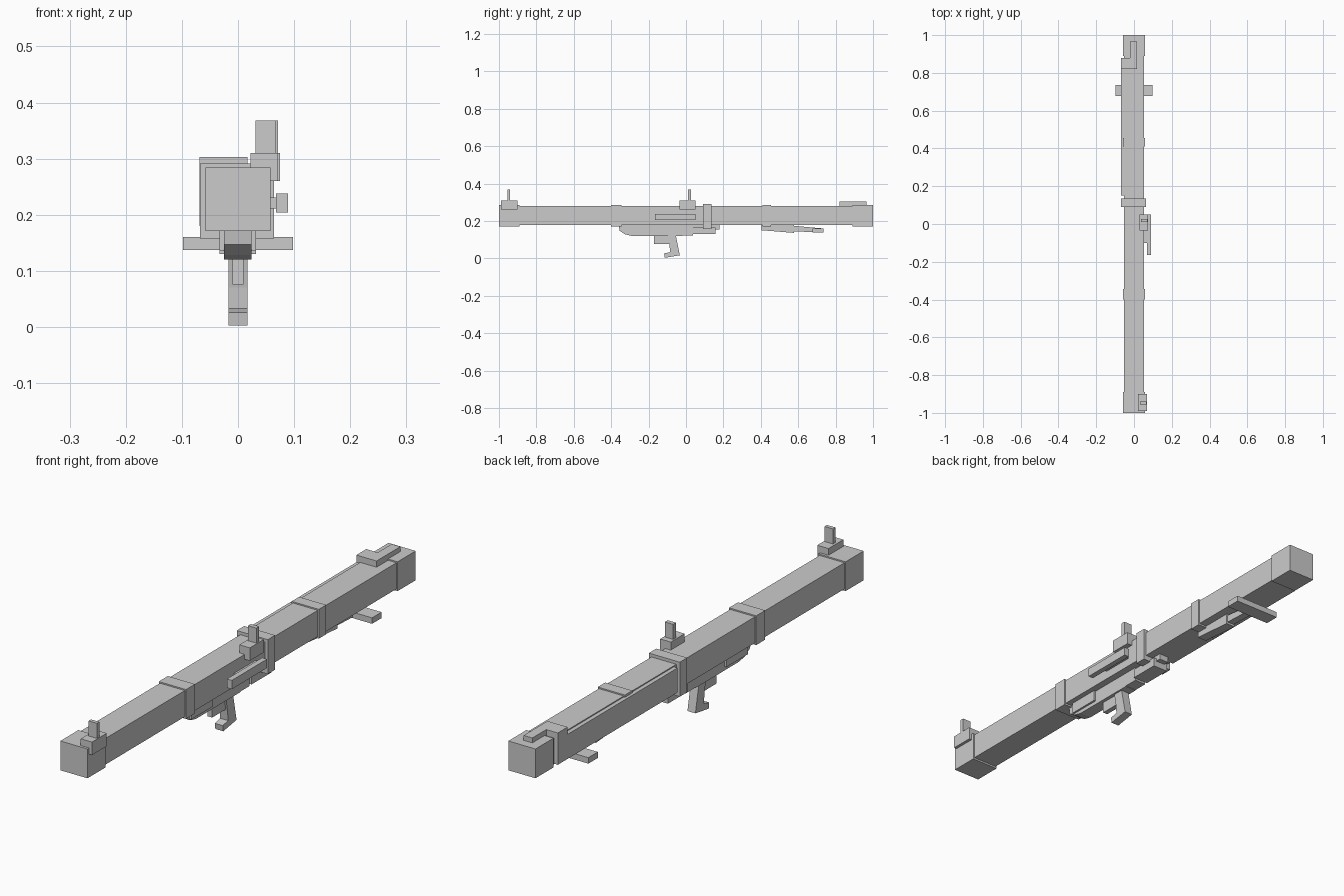
import bpy, bmesh

if "Cube" in bpy.data.objects:
    bpy.data.objects.remove(bpy.data.objects["Cube"])


def box(name, x, y, z):
    """Box from (min, max) pairs on each axis."""
    bm = bmesh.new()
    bmesh.ops.create_cube(bm, size=1)
    for v in bm.verts:
        v.co = [r[0] if c < 0 else r[1] for c, r in zip(v.co, (x, y, z))]
    return finish(name, bm)


def side_profile(name, points, x0, x1):
    """Extrude a (y, z) outline across x."""
    bm = bmesh.new()
    face = bm.faces.new([bm.verts.new((x0, y, z)) for y, z in points])
    ext = bmesh.ops.extrude_face_region(bm, geom=[face])
    verts = [g for g in ext["geom"] if isinstance(g, bmesh.types.BMVert)]
    bmesh.ops.translate(bm, verts=verts, vec=(x1 - x0, 0, 0))
    bmesh.ops.recalc_face_normals(bm, faces=bm.faces)
    return finish(name, bm)


def finish(name, bm):
    mesh = bpy.data.meshes.new(name)
    bm.to_mesh(mesh)
    bm.free()
    obj = bpy.data.objects.new(name, mesh)
    bpy.context.collection.objects.link(obj)
    return obj


# Square tube with end caps and reinforcing bands
box("tube", (-.053, .053), (-.95, .95), (.178, .279))
for name, y in (("front_cap", (-1, -.89)), ("rear_cap", (.89, 1)),
                ("front_band", (-.40, -.345)), ("rear_band", (.41, .455))):
    box(name, (-.058, .058), y, (.171, .284))
box("centre_clamp", (-.068, .064), (.09, .135), (.158, .291))

# Left side cover and the bent bracket on top of the rear end
box("side_cover", (-.069, -.05), (.15, .88), (.18, .275))
box("bracket_arm", (-.069, .017), (.82, .88), (.274, .303))
box("bracket_tongue", (-.02, .017), (.88, .965), (.278, .303))

# Two sights, each a base block with an upright post
for name, y, x, px, py in (("front_sight", (-.99, -.90), (.022, .070), (.031, .067), (-.955, -.94)),
                           ("middle_sight", (-.035, .05), (.030, .075), (.036, .071), (.01, .027))):
    box(name + "_base", x, y, (.26, .31))
    box(name + "_post", px, py, (.31, .368))

# Rail on the right side with its mount
box("side_rail", (.068, .089), (-.165, .05), (.204, .238))
box("side_rail_mount", (.05, .068), (-.10, .03), (.211, .231))

# Trigger housing, guard and pistol grip
side_profile("trigger_housing", [(-.36, .18), (-.355, .147), (-.325, .128), (-.29, .12),
                                 (-.02, .12), (-.02, .18)], -.025, .024)
box("housing_shoulder", (-.033, .032), (-.33, -.20), (.135, .18))
side_profile("trigger_guard", [(-.172, .125), (-.172, .076), (-.09, .076), (-.09, .125)], -.01, .01)
side_profile("grip", [(-.098, .125), (-.055, .125), (-.033, .016), (-.114, .003),
                      (-.117, .026), (-.085, .033), (-.088, .07)], -.017, .017)

# Stepped mounts behind the grip
box("mount_front", (-.025, .024), (-.02, .037), (.122, .18))
box("mount_middle", (-.033, .032), (.037, .157), (.13, .166))
box("mount_rear", (-.02, .02), (.037, .178), (.155, .18))

# Folded rest under the rear half with a wide crossbar
side_profile("rest_base", [(.405, .18), (.405, .15), (.577, .136), (.577, .18)], -.02, .02)
side_profile("rest_arm", [(.56, .175), (.56, .145), (.73, .138), (.73, .16)], -.015, .015)
box("rest_crossbar", (-.098, .098), (.677, .735), (.137, .16))
